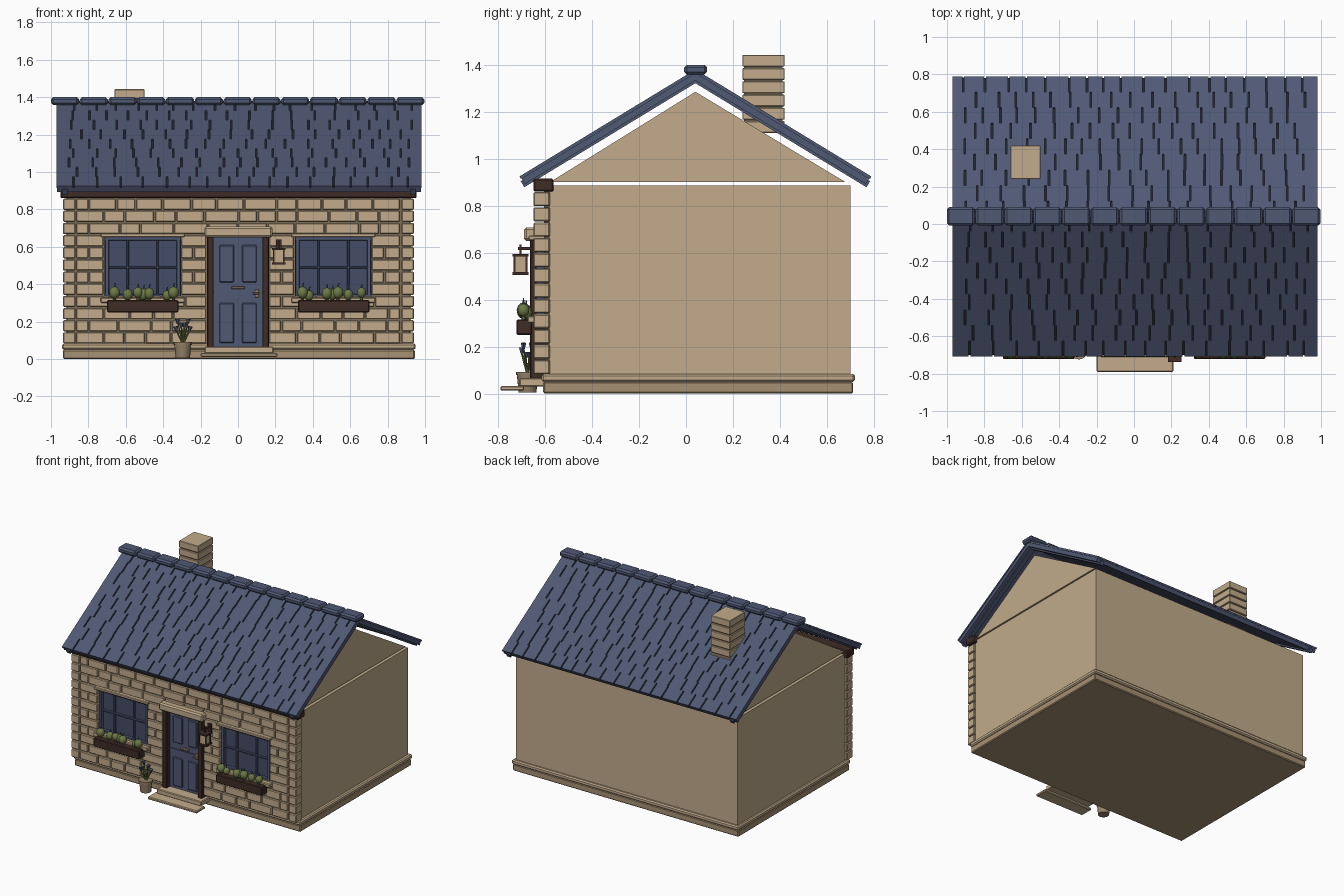
import bpy, bmesh, random
from math import pi, radians, sin, cos
from mathutils import Matrix, Vector

random.seed(4)
if "Cube" in bpy.data.objects:
    bpy.data.objects.remove(bpy.data.objects["Cube"])


def material(name, r, g, b):
    m = bpy.data.materials.new(name)
    m.use_nodes = True
    m.diffuse_color = (r, g, b, 1)
    m.node_tree.nodes["Principled BSDF"].inputs["Base Color"].default_value = (r, g, b, 1)
    return m


stone = material("sandstone", .54, .41, .26)
plinth_mat = material("dark sandstone", .38, .28, .17)
mortar = material("mortar", .2, .15, .095)
slate = material("blue slate", .08, .1, .175)
glass = material("window blue", .06, .075, .14)
shadow_gap = material("dark slate", .014, .017, .03)
wood = material("dark wood", .05, .025, .02)
leaf = material("green", .15, .19, .06)
clay = material("clay", .3, .22, .14)


def finish(bm, name, mat, bevel=0):
    mesh = bpy.data.meshes.new(name)
    bm.to_mesh(mesh)
    bm.free()
    mesh.materials.append(mat)
    ob = bpy.data.objects.new(name, mesh)
    bpy.context.collection.objects.link(ob)
    if bevel:
        mod = ob.modifiers.new("Bevel", "BEVEL")
        mod.width, mod.segments = bevel, 1
    return ob


def boxes(name, mat, spans, bevel=0, frame=Matrix()):
    """One object from boxes given as x0, x1, y0, y1, z0, z1."""
    bm = bmesh.new()
    for x0, x1, y0, y1, z0, z1 in spans:
        place = Matrix.Translation(((x0 + x1) / 2, (y0 + y1) / 2, (z0 + z1) / 2))
        size = Matrix.Diagonal((x1 - x0, y1 - y0, z1 - z0, 1))
        bmesh.ops.create_cube(bm, size=1, matrix=frame @ place @ size)
    return finish(bm, name, mat, bevel)


def rod(bm, a, b, r0, r1, sides=8):
    a, b = Vector(a), Vector(b)
    turn = (b - a).to_track_quat('Z', 'Y').to_matrix().to_4x4()
    bmesh.ops.create_cone(bm, cap_ends=True, segments=sides, radius1=r0, radius2=r1,
                          depth=(b - a).length, matrix=Matrix.Translation((a + b) / 2) @ turn)


# Body, gable and plinth
boxes("house_body", stone, [(-.92, .925, -.58, .7, .08, .885)])
boxes("front_mortar", mortar, [(-.915, .92, -.605, -.575, .08, .87)])
boxes("plinth_base", plinth_mat, [(-.935, .945, -.608, .712, 0, .05)], .006)
boxes("plinth_cap", stone, [(-.94, .95, -.615, .72, .05, .083)], .008)
bm = bmesh.new()
ends = [[bm.verts.new((x, y, z)) for y, z in ((-.58, .9), (.68, .9), (.04, 1.285))]
        for x in (-.915, .92)]
bm.faces.new(ends[0][::-1])
bm.faces.new(ends[1])
for i in range(3):
    j = (i + 1) % 3
    bm.faces.new((ends[0][i], ends[0][j], ends[1][j], ends[1][i]))
bmesh.ops.recalc_face_normals(bm, faces=bm.faces)
finish(bm, "gable", stone)
boxes("eaves_beam", wood, [(-.95, .955, -.65, -.565, .86, .915)], .006)

# Front stonework, laid in rows around the openings
bricks = []
windows = ((-.715, -.305), (.305, .715))
rows, pitch, gap = 12, .065, .005
for k in range(rows):
    z = .083 + k * pitch
    quoin = .075 if k % 2 else .065
    bricks += [(-.87 + .01 * (k % 2) - quoin, -.87, -.65, -.58, z, z + pitch - gap),
               (.875, .875 + quoin - .01 * (k % 2), -.65, -.58, z, z + pitch - gap)]
    holes = []
    if k < 9:
        holes.append((-.165, .165))
    if 4 <= k < 9:
        holes += windows
    start = -.865
    for h0, h1 in sorted(holes) + [(.87, .87)]:
        x, step = start, (.07 if k % 2 else .15)
        while x < h0 - .01:
            end = x + step
            if h0 - end < .06:
                end = h0
            bricks.append((x, end - gap, -.645 + random.uniform(-.003, .003), -.58,
                           z, z + pitch - gap))
            x, step = end, random.uniform(.1, .19)
        start = h1
boxes("front_stones", stone, bricks, .005)

# Windows with glazing bars, sills, lintels and planters
pods = ((-.15, .355), (-.08, .345), (-.025, .355), (.005, .345), (.035, .35),
        (.13, .34), (.165, .355))
for side, (x0, x1) in zip(("right", "left"), windows):
    mid = (x0 + x1) / 2
    boxes(side + "_window_glass", glass, [(x0, x1, -.615, -.6, .33, .665)])
    bars = [(x, x + .022, -.64, -.61, .33, .655) for x in (x0 + .003, x1 - .025)]
    bars += [(x0, x1, -.64, -.61, z, z + .022) for z in (.325, .633)]
    bars += [(mid + d - .006, mid + d + .006, -.63, -.61, .34, .64) for d in (-.08, .08)]
    bars += [(x0 + .02, x1 - .02, -.63, -.61, .484, .496)]
    boxes(side + "_window_frame", slate, bars, .003)
    boxes(side + "_window_sill", stone, [(x0 - .02, x1 + .02, -.675, -.6, .3, .33)], .005)
    boxes(side + "_window_lintel", stone, [(x0 - .02, x1 + .02, -.67, -.6, .652, .672)], .004)
    p0, p1 = x0 + .015, x1 - .013
    boxes(side + "_planter", wood, [(p0, p1, -.722, -.655, .25, .315)], .005)
    plants, tips = bmesh.new(), bmesh.new()
    for n, (d, z) in enumerate(pods):
        c = Vector((mid + d * (1 if x0 < 0 else -1), -.692 + .012 * (n % 2), z))
        r = random.uniform(.024, .03)
        bmesh.ops.create_icosphere(plants, subdivisions=2, radius=r,
                                   matrix=Matrix.Translation(c) @ Matrix.Diagonal((1, 1, 1.15, 1)))
        rod(plants, c - Vector((0, 0, .05)), c, .008, .008)
        rod(tips, c + Vector((0, 0, r)), c + Vector((.004, 0, r + .022)), .005, .003, 6)
    for ob in (finish(plants, side + "_planter_plants", leaf),
               finish(tips, side + "_plant_tips", slate)):
        ob.data.shade_smooth()

# Door with panels, posts, lintel, handle and letter slot
boxes("door", slate, [(-.132, .132, -.625, -.6, .06, .66)])
panels = []
for s in (-1, 1):
    a, b = sorted((s * .022, s * .1))
    panels += [(a, b, -.634, -.62, .085, .3), (a, b, -.634, -.62, .41, .61)]
boxes("door_panels", slate, panels, .005)
boxes("door_rail", slate, [(-.13, .13, -.632, -.62, .35, .362)])
boxes("door_posts", wood, [(-.165, -.13, -.665, -.6, .06, .66),
                           (.13, .165, -.665, -.6, .06, .66)], .004)
boxes("door_lintel", stone, [(-.18, .185, -.69, -.6, .65, .708)], .01)
boxes("letter_slot", clay, [(-.035, .035, -.638, -.62, .374, .388)], .002)
boxes("door_handle", clay, [(.09, .112, -.636, -.62, .33, .372),
                            (.08, .11, -.65, -.64, .345, .355)], .002)
boxes("steps", stone, [(-.2, .21, -.79, -.69, .012, .032),
                       (-.18, .19, -.71, -.6, .03, .066)], .005)

# Wall lantern
lx, ly = .218, -.705
boxes("lantern_glass", stone, [(lx - .024, lx + .024, ly - .024, ly + .024, .515, .585)])
frame = [(lx - .036, lx + .036, ly - .034, ly + .034, z, z + .012) for z in (.505, .583)]
frame += [(lx + i * .026 - .004, lx + i * .026 + .004, ly + j * .026 - .004,
           ly + j * .026 + .004, .51, .59) for i in (-1, 1) for j in (-1, 1)]
frame += [(lx - .005, lx + .005, ly - .005, ly + .005, .59, .635),
          (lx - .006, lx + .006, -.715, -.645, .612, .624),
          (lx - .014, lx + .014, -.655, -.64, .58, .64)]
boxes("lantern_frame", wood, frame)

# Potted flowers beside the door
bm = bmesh.new()
rod(bm, (-.295, -.675, .005), (-.295, -.675, .085), .038, .046, 20)
rod(bm, (-.295, -.675, .078), (-.295, -.675, .092), .049, .049, 20)
finish(bm, "flower_pot", clay)
stems, blooms = bmesh.new(), bmesh.new()
for n in range(6):
    a = n * pi / 3 + .3
    top = Vector((-.295 + .035 * cos(a), -.675 + .025 * sin(a), .15 + .02 * (n % 3)))
    rod(stems, (-.295, -.675, .08), top, .005, .004, 6)
    rod(blooms, top, top + Vector((.006 * cos(a), 0, .025)), .006, .013, 6)
finish(stems, "flower_stems", leaf)
finish(blooms, "flower_heads", slate)

# Roof slopes: slab, dark gap layer, staggered slates and end rafters
slope, length, courses = radians(31.3), .877, 9
for side, turn in (("front", pi), ("back", 0)):
    place = (Matrix.Translation((.005, .04, 1.38)) @ Matrix.Rotation(turn, 4, 'Z')
             @ Matrix.Rotation(-slope, 4, 'X'))
    boxes(side + "_roof_slab", slate, [(-.973, .973, 0, length - .004, -.04, -.014)], 0, place)
    boxes(side + "_roof_gaps", shadow_gap, [(-.971, .971, .01, length - .005, -.015, -.009)],
          0, place)
    slates = []
    depth = length / courses
    for k in range(courses):
        x = -.975
        width = .05 + .06 * (k % 2) + random.uniform(0, .03)
        while x < .975:
            end = min(x + width, .975)
            if .975 - end < .05:
                end = .975
            slates.append((x, end - (.009 if end < .975 else 0), k * depth, (k + 1) * depth,
                           -.012, 0))
            x, width = end, random.uniform(.085, .13)
    boxes(side + "_roof_slates", slate, slates, 0, place)
    boxes(side + "_roof_rafters", slate, [(x - .015, x + .015, .02, length + .006, -.05, -.02)
                                          for x in (-.93, .93)], 0, place)

# Ridge caps
count = 13
w = 2 / count
boxes("ridge_caps", slate, [(-1 + i * w, -1 + (i + 1) * w - .004, -.008, .09, 1.358, 1.4)
                            for i in range(count)], .012)

# Chimney courses around a recessed core
boxes("chimney_core", mortar, [(-.652, -.508, .248, .412, 1.12, 1.43)])
boxes("chimney_stones", stone, [(-.66, -.5, .24, .42, 1.11 + i * .0565, 1.16 + i * .0565)
                                for i in range(6)], .003)
